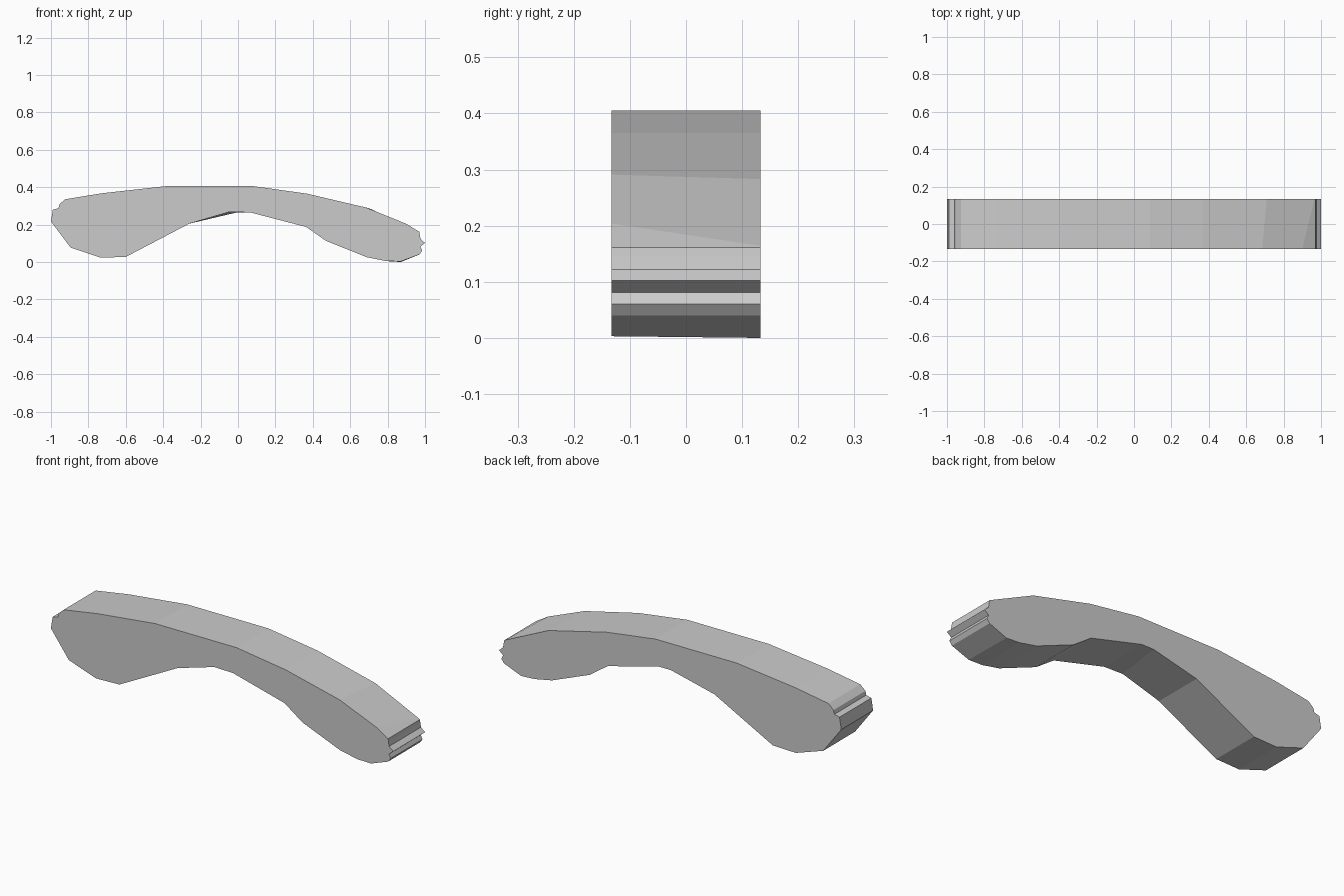
import bpy
import bmesh

cube = bpy.data.objects.get("Cube")
if cube:
    bpy.data.objects.remove(cube, do_unlink=True)

HALF_DEPTH = 0.133

# Outline of the arched handle, (x, z), in order around the shape
crown = [(-0.925, 0.335), (-0.73, 0.367), (-0.39, 0.405), (0.085, 0.405),
         (0.37, 0.365), (0.685, 0.291), (0.9, 0.204)]
right_tip = [(0.97, 0.161), (0.972, 0.145), (0.976, 0.122), (1.0, 0.102),
             (0.975, 0.081), (0.985, 0.06), (0.97, 0.04)]
underside = [(0.87, 0.003), (0.79, 0.005), (0.69, 0.025), (0.47, 0.113),
             (0.365, 0.187), (0.065, 0.265), (-0.045, 0.268), (-0.26, 0.205),
             (-0.6, 0.027), (-0.735, 0.023), (-0.895, 0.077)]
left_tip = [(-1.0, 0.217), (-0.99, 0.28), (-0.96, 0.287), (-0.955, 0.308)]
front = crown + right_tip + underside + left_tip

# The back outline differs slightly along the slope and under the arch
shifted = {(0.685, 0.291): (0.71, 0.283), (0.9, 0.204): (0.965, 0.164),
           (-0.045, 0.268): (-0.005, 0.265), (0.87, 0.003): (0.87, 0.0)}
back = [shifted.get(p, p) for p in front]


def loft(name, outline_a, outline_b, half_depth):
    """Solid joining two outlines of equal length across the depth."""
    bm = bmesh.new()
    a = [bm.verts.new((x, -half_depth, z)) for x, z in outline_a]
    b = [bm.verts.new((x, half_depth, z)) for x, z in outline_b]
    bm.faces.new(a)
    bm.faces.new(b[::-1])
    for i in range(len(a)):
        j = (i + 1) % len(a)
        bm.faces.new((a[i], b[i], b[j], a[j]))
    bmesh.ops.recalc_face_normals(bm, faces=bm.faces)
    mesh = bpy.data.meshes.new(name)
    bm.to_mesh(mesh)
    bm.free()
    obj = bpy.data.objects.new(name, mesh)
    bpy.context.collection.objects.link(obj)
    return obj


# Plain grey finish
grey = bpy.data.materials.new("light_grey")
grey.use_nodes = True
colour = (0.6, 0.6, 0.6, 1.0)
grey.diffuse_color = colour
grey.node_tree.nodes["Principled BSDF"].inputs["Base Color"].default_value = colour

handle = loft("arched_handle", front, back, HALF_DEPTH)
handle.data.materials.append(grey)
